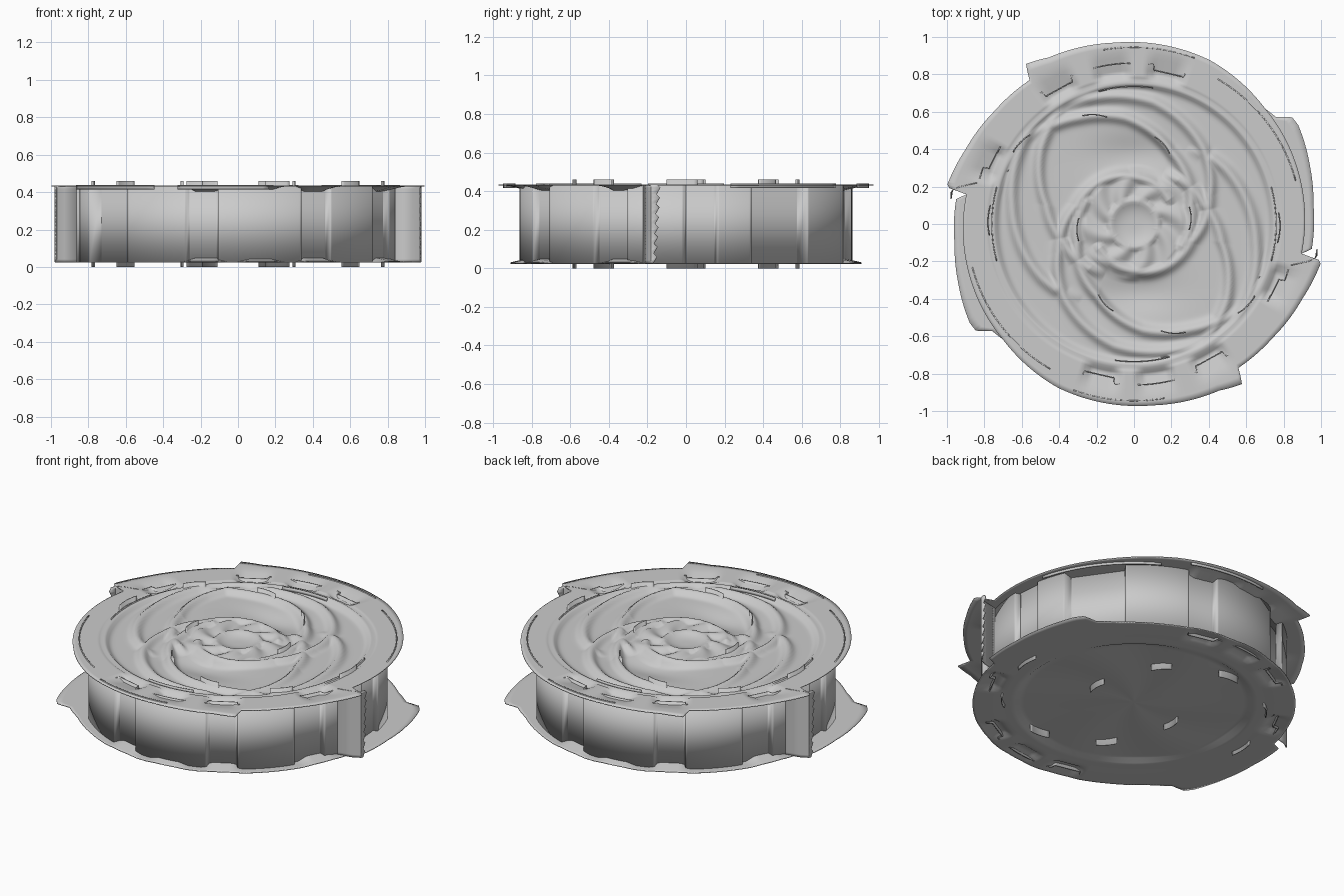
import bpy, bmesh
from math import radians, sin, cos, exp

cube = bpy.data.objects.get("Cube")
if cube:
    bpy.data.objects.remove(cube, do_unlink=True)

WALL_R, TOP_Z, BOTTOM_Z = 0.86, 0.435, 0.025

# Rim outlines as (angle, radius), repeated every half turn
TOP_RIM = [(-10, .91), (12, .92), (42, .935), (65, .965), (96, .975), (117, 1.0), (124.5, 1.035),
           (125.5, .95), (141, .96), (156, .985), (168, 1.02), (169.5, 1.0), (170, .91)]
BOTTOM_RIM = [(-10, .91), (-8, .96), (6, .965), (18, .99), (31, 1.025), (34, 1.02),
              (37, .95), (45, .92), (60, .91), (170, .91)]
# Raised spiral ribs on the upper face
RIBS = [[(-160, .22), (-90, .25), (-18, .32), (20, .43), (47, .545), (81, .66), (125, .74)],
        [(-40, .27), (18, .32), (62, .43), (95, .57), (118, .64), (145, .74)],
        [(115, .76), (141, .64), (168, .48), (195, .39), (240, .31)],
        [(125, .76), (143, .74), (171, .66), (211, .57), (235, .5)]]
# Flat wall panels as (centre angle, half width, depth)
PANELS = [(5, 5.5, .03), (35, 11.5, .08), (77, 5.5, .035), (119, 5.5, .035), (153, 6, .035)]
POCKETS = [78, 98, 119, 157]


def lookup(table, a):
    for (a0, r0), (a1, r1) in zip(table, table[1:]):
        if a0 <= a <= a1:
            return r0 + (r1 - r0) * (a - a0) / (a1 - a0)
    return None


def half_turn_gap(a, b):
    return (a - b + 90) % 180 - 90


def bump(d, width):
    return exp(-(d / width) ** 2)


def polar(r, a):
    return r * cos(radians(a)), r * sin(radians(a))


def finish(name, bm, thickness, angle=35):
    bmesh.ops.recalc_face_normals(bm, faces=bm.faces)
    mesh = bpy.data.meshes.new(name)
    bm.to_mesh(mesh)
    bm.free()
    mesh.shade_smooth()
    mesh.set_sharp_from_angle(angle=radians(angle))
    obj = bpy.data.objects.new(name, mesh)
    bpy.context.collection.objects.link(obj)
    mod = obj.modifiers.new("Thickness", 'SOLIDIFY')
    mod.thickness = thickness
    mod.offset = 0


def polar_plate(name, rim, height, rings, steps=360):
    """Round sheet with a stepped rim and a sculpted surface."""
    bm = bmesh.new()
    centre = bm.verts.new((0, 0, height(0, 0)))
    rows = []
    for i in range(steps):
        a = 360 * i / steps
        edge = lookup(rim, (a + 10) % 180 - 10)
        radii = [WALL_R * (j + 1) / rings for j in range(rings)]
        radii += [WALL_R + (edge - WALL_R) * k / 4 for k in range(1, 5)]
        rows.append([bm.verts.new((*polar(r, a), height(r, a))) for r in radii])
    for i in range(steps):
        row, nxt = rows[i], rows[(i + 1) % steps]
        bm.faces.new((centre, row[0], nxt[0]))
        for j in range(len(row) - 1):
            bm.faces.new((row[j], row[j + 1], nxt[j + 1], nxt[j]))
    finish(name, bm, 0.005, 75)


def pocket(r, a):
    """Sloping pockets around the outer band, from 0 to 1."""
    nearest = min(abs(half_turn_gap(a, p)) for p in POCKETS)
    dip = min(1, max(0, (8 - nearest) / 4))
    return dip * max(0, min(1, (0.93 - r) / 0.12, (r - 0.77) / 0.03))


def rib_rise(r, a):
    rise = 0
    for rib in RIBS:
        for turn in range(-2, 4):
            b = a + 180 * turn
            centre = lookup(rib, b)
            if centre:
                fade = min(1, (b - rib[0][0]) / 15, (rib[-1][0] - b) / 15)
                rise = max(rise, fade * bump(r - centre, 0.03))
    return rise


def top_height(r, a):
    if r > 0.77:
        return TOP_Z - 0.003 - 0.03 * pocket(r, a)
    # Sunken centre with two deep leaf hollows
    x, y = polar(r, a)
    z = 0.402 - 0.03 * bump(x, .22) * (bump(y - .37, .11) + bump(y + .37, .11))
    rise = max(bump(r - 0.755, 0.025), rib_rise(r, a))
    # Overlapping petals around a dished hub
    if r < 0.31:
        swirl = 0.5 + 0.5 * sin(radians(8 * a) + 28 * r)
        rise = max(rise, (0.25 + 0.65 * swirl) * min(1, (0.31 - r) / 0.05))
        rise = max(rise, bump(r - 0.125, 0.02))
        if r < 0.11:
            rise = 0.1 + 0.65 * (r / 0.11) ** 3
    return z + (TOP_Z - 0.003 - z) * rise


def bottom_height(r, a):
    if r > 0.76:
        return BOTTOM_Z + 0.025 * pocket(r, a)
    # Shallow wedges inside a raised ring line
    if r > 0.67:
        return BOTTOM_Z + 0.002
    return BOTTOM_Z + 0.01 + 0.012 * (r / 0.67) * (0.5 + 0.5 * sin(radians(6 * a) + 4 * r))


polar_plate("top_plate", TOP_RIM, top_height, 66)
polar_plate("bottom_plate", BOTTOM_RIM, bottom_height, 32)


def upright_strip(name, points, z0, z1):
    bm = bmesh.new()
    cols = [[bm.verts.new((x, y, z)) for z in (z0, z1)] for x, y in points]
    for c, d in zip(cols, cols[1:]):
        bm.faces.new((c[0], d[0], d[1], c[1]))
    finish(name, bm, 0.006, 25)


# Side wall with flat recessed panels
def wall_radius(a):
    for centre, half, depth in PANELS:
        d = half_turn_gap(a, centre)
        if abs(d) <= half:
            return (WALL_R - depth) / cos(radians(d))
    return WALL_R


wall = [polar(wall_radius(i / 2), i / 2) for i in range(721)]
upright_strip("side_wall", wall, BOTTOM_Z, TOP_Z - 0.006)


def bowed_line(x, y, direction, length, bow=0.01):
    """Gently curved line through a point."""
    dx, dy = cos(radians(direction)), sin(radians(direction))
    pts = []
    for i in range(9):
        t = i / 4 - 1
        off = bow * (1 - t * t)
        pts.append((x + dx * t * length / 2 - dy * off, y + dy * t * length / 2 + dx * off))
    return pts


# Thin upright slats that pass through both plates
SLATS = [(-.60, .43, 45, .13), (-.21, .575, -4, .13), (.15, .42, -48, .12),
         (.295, .03, -90, .12), (-.77, .02, 88, .16)]
EDGE_STRIPS = [(.895, 15, 60), (.945, 70, 100), (.76, 165, 195), (.735, 82, 105)]
for side, s in (("a", 1), ("b", -1)):
    for n, slat in enumerate(SLATS):
        pts = [(s * x, s * y) for x, y in bowed_line(*slat)]
        upright_strip(f"slat_{side}_{n + 1}", pts, 0.0, 0.46)

    # Edge strips just proud of the upper face
    for n, (r, a0, a1) in enumerate(EDGE_STRIPS):
        pts = [polar(s * r, a0 + (a1 - a0) * i / 16) for i in range(17)]
        upright_strip(f"edge_strip_{side}_{n + 1}", pts, TOP_Z - 0.02, TOP_Z + 0.004)

    # Torn upright fin below the rim step
    bm = bmesh.new()
    rows = []
    for k in range(25):
        z = BOTTOM_Z + (TOP_Z - BOTTOM_Z) * k / 24
        jag = 0.009 * (k % 3) - 0.02 * (1 - k / 24)
        line = [(.84, -.22), (.93, -.20), (.97, -.18), (.978, -.15 + jag)]
        rows.append([bm.verts.new((s * x, s * y, z)) for x, y in line])
    for low, high in zip(rows, rows[1:]):
        for j in range(3):
            bm.faces.new((low[j], low[j + 1], high[j + 1], high[j]))
    finish(f"torn_fin_{side}", bm, 0.005)
